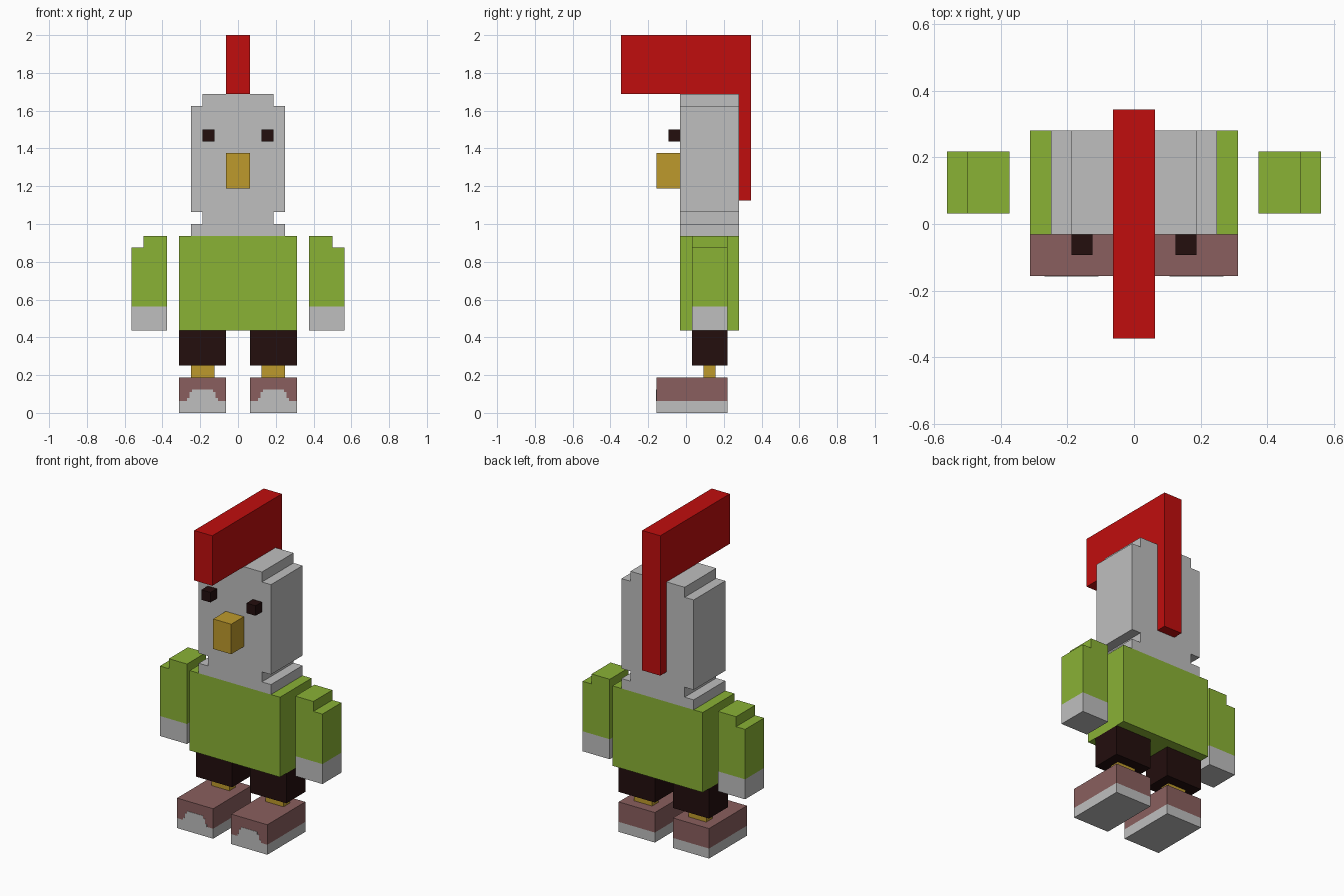
import bpy, bmesh

if "Cube" in bpy.data.objects:
    bpy.data.objects.remove(bpy.data.objects["Cube"], do_unlink=True)

U = 0.0625  # one block unit


def material(name, rgb):
    lin = [((c / 255 + 0.055) / 1.055) ** 2.4 if c > 10 else c / 255 / 12.92 for c in rgb]
    m = bpy.data.materials.new(name)
    m.use_nodes = True
    m.diffuse_color = (*lin, 1)
    bsdf = next(n for n in m.node_tree.nodes if n.type == "BSDF_PRINCIPLED")
    bsdf.inputs["Base Color"].default_value = (*lin, 1)
    bsdf.inputs["Roughness"].default_value = 0.8
    return m


GREY = material("light_grey", (191, 191, 191))
GREEN = material("lime_green", (138, 178, 53))
RED = material("comb_red", (192, 13, 13))
GOLD = material("beak_gold", (190, 154, 44))
DARK = material("dark_brown", (35, 14, 13))
MAUVE = material("shoe_mauve", (138, 95, 94))


def prism(name, outline, lo, hi, mat, axis="y"):
    """Extrude an outline: (x, z) along y, or (y, z) along x. Block units."""
    bm = bmesh.new()
    if axis == "y":
        verts = [bm.verts.new((a * U, lo * U, z * U)) for a, z in outline]
        step = (0, (hi - lo) * U, 0)
    else:
        verts = [bm.verts.new((lo * U, a * U, z * U)) for a, z in outline]
        step = ((hi - lo) * U, 0, 0)
    face = bm.faces.new(verts)
    ext = bmesh.ops.extrude_face_region(bm, geom=[face], use_keep_orig=True)
    moved = [v for v in ext["geom"] if isinstance(v, bmesh.types.BMVert)]
    bmesh.ops.translate(bm, vec=step, verts=moved)
    bmesh.ops.recalc_face_normals(bm, faces=bm.faces[:])
    mesh = bpy.data.meshes.new(name)
    bm.to_mesh(mesh)
    bm.free()
    mesh.materials.append(mat)
    obj = bpy.data.objects.new(name, mesh)
    bpy.context.collection.objects.link(obj)
    return obj


def box(name, x, y, z, mat):
    outline = [(x[0], z[0]), (x[1], z[0]), (x[1], z[1]), (x[0], z[1])]
    return prism(name, outline, y[0], y[1], mat)


def symmetric(half):
    """Complete a right-hand half outline by reflecting it in x."""
    return half + [(-x, z) for x, z in reversed(half)]


# Head with neck and collar, as one stepped outline
head_half = [(4, 15), (4, 16), (3, 16), (3, 17), (4, 17), (4, 26), (3, 26), (3, 27)]
prism("head", symmetric(head_half), -0.5, 4.5, GREY)

# Comb over the head and down the back
comb = [(-5.5, 27), (4.5, 27), (4.5, 18), (5.5, 18), (5.5, 32), (-5.5, 32)]
prism("comb", comb, -1, 1, RED, axis="x")

# Beak and torso
box("beak", (-1, 1), (-2.5, -0.5), (19, 22), GOLD)
box("torso", (-5, 5), (-0.5, 4.5), (7, 15), GREEN)

for side, s in (("left", 1), ("right", -1)):
    def span(a, b):
        return (a, b) if s > 0 else (-b, -a)

    box(f"{side}_eye", span(2, 3), (-1.5, -0.5), (23, 24), DARK)

    # Sleeve with a stepped shoulder, and the hand below it
    sleeve = [(6, 9), (9, 9), (9, 14), (8, 14), (8, 15), (6, 15)]
    prism(f"{side}_sleeve", [(s * x, z) for x, z in sleeve], 0.5, 3.5, GREEN)
    box(f"{side}_hand", span(6, 9), (0.5, 3.5), (7, 9), GREY)

    # Trouser leg, ankle and shoe
    box(f"{side}_trouser_leg", span(1, 5), (0.5, 3.5), (4, 7), DARK)
    box(f"{side}_ankle", span(2, 4), (1.5, 2.5), (3, 4), GOLD)
    box(f"{side}_shoe_upper", span(1, 5), (-2.5, 3.5), (1, 3), MAUVE)
    box(f"{side}_shoe_sole", span(1, 5), (-2.5, 3.5), (0, 1), GREY)

    # Stepped pale toe cap, a thin plate on the shoe front
    cap_half = [(1.3, 1), (1.3, 1.25), (1.1, 1.25), (1.1, 1.75), (0.9, 1.75), (0.9, 2)]
    cap = [(s * 3 + x, z) for x, z in symmetric(cap_half)]
    prism(f"{side}_toe_cap", cap, -2.53, -2.5, GREY)
